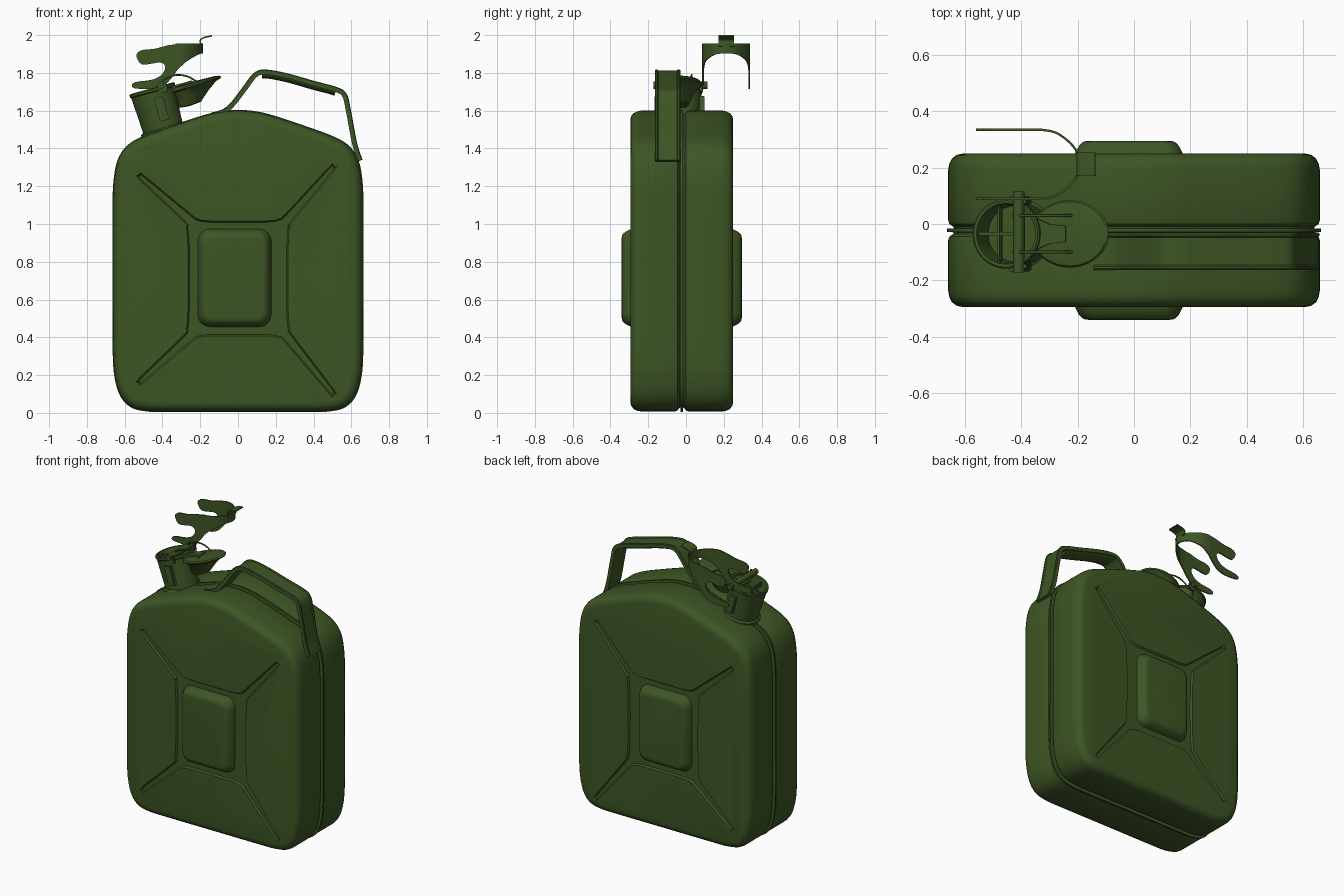
import bpy, bmesh
from math import sin, cos, pi, radians
from mathutils import Vector, Matrix

if "Cube" in bpy.data.objects:
    bpy.data.objects.remove(bpy.data.objects["Cube"], do_unlink=True)

green = bpy.data.materials.new("olive green paint")
green.use_nodes = True
COLOR = (0.047, 0.093, 0.018, 1)
green.diffuse_color = COLOR
green.node_tree.nodes["Principled BSDF"].inputs["Base Color"].default_value = COLOR

MID = -0.0225      # seam plane
AXIS_Y = -0.035    # spout centre line
TILT = Matrix.Rotation(radians(-15.5), 4, 'Y')


def finish(name, bm, matrix=None):
    bmesh.ops.remove_doubles(bm, verts=bm.verts, dist=1e-5)
    bmesh.ops.recalc_face_normals(bm, faces=bm.faces)
    if matrix:
        bm.transform(matrix)
    mesh = bpy.data.meshes.new(name)
    bm.to_mesh(mesh)
    bm.free()
    mesh.materials.append(green)
    ob = bpy.data.objects.new(name, mesh)
    bpy.context.scene.collection.objects.link(ob)
    return ob


def smooth(ob, angle=32):
    bpy.ops.object.select_all(action='DESELECT')
    ob.select_set(True)
    bpy.context.view_layer.objects.active = ob
    bpy.ops.object.shade_smooth_by_angle(angle=radians(angle))
    return ob


def loft(name, sections, matrix=None):
    """Skin closed sections of equal length and cap both ends."""
    bm = bmesh.new()
    rings = [[bm.verts.new(p) for p in s] for s in sections]
    n = len(rings[0])
    for a, b in zip(rings, rings[1:]):
        for i in range(n):
            j = (i + 1) % n
            bm.faces.new((a[i], a[j], b[j], b[i]))
    bm.faces.new(rings[0])
    bm.faces.new(rings[-1])
    return finish(name, bm, matrix)


def spline(pts, steps=5, closed=False):
    pts = [Vector(p) for p in pts]
    n, out = len(pts), []
    for i in range(n if closed else n - 1):
        pick = lambda k: pts[k % n] if closed else pts[max(0, min(n - 1, k))]
        a, b, c, d = (pick(i + k) for k in (-1, 0, 1, 2))
        for s in range(steps):
            t = s / steps
            out.append(0.5 * (2 * b + (c - a) * t + (2 * a - 5 * b + 4 * c - d) * t * t
                              + (3 * b - a - 3 * c + d) * t ** 3))
    return out if closed else out + [pts[-1]]


def inset(pts, amount):
    """Move a clockwise closed outline inwards."""
    out = []
    for i, p in enumerate(pts):
        t = (pts[(i + 1) % len(pts)] - pts[i - 1]).normalized()
        out.append(p + Vector((t.y, -t.x)) * amount)
    return out


def at_y(outline, y):
    return [(p.x, y, p.y) for p in outline]


def revolve(name, profile, matrix, squash=1.0, shear=0.0, n=40):
    rings = [[((r * cos(2 * pi * k / n)) * squash + shear * min(0, h),
               r * sin(2 * pi * k / n), h) for k in range(n)] for r, h in profile]
    return smooth(loft(name, rings, matrix))


def box(name, center, size, matrix=None, bevel=0.004):
    bm = bmesh.new()
    bmesh.ops.create_cube(bm, size=1)
    bm.transform(Matrix.Translation(center) @ Matrix.Diagonal((*size, 1)))
    bmesh.ops.bevel(bm, geom=bm.edges[:], offset=bevel, segments=2, affect='EDGES')
    return finish(name, bm, matrix)


def rod(name, pts, radius):
    cu = bpy.data.curves.new(name, 'CURVE')
    cu.dimensions, cu.bevel_depth, cu.bevel_resolution = '3D', radius, 3
    cu.use_fill_caps = True
    sp = cu.splines.new('POLY')
    sp.points.add(len(pts) - 1)
    for q, p in zip(sp.points, pts):
        q.co = (*p, 1)
    cu.materials.append(green)
    ob = bpy.data.objects.new(name, cu)
    bpy.context.scene.collection.objects.link(ob)


# Body shell: clockwise outline, two pressed halves with a seam bead between
half = [(0, 1.6), (0.1, 1.592), (0.2, 1.567), (0.35, 1.517), (0.5, 1.462), (0.585, 1.412),
        (0.635, 1.335), (0.656, 1.22), (0.66, 1.08), (0.66, 0.7), (0.66, 0.34), (0.65, 0.19),
        (0.62, 0.09), (0.565, 0.032), (0.48, 0.011), (0.36, 0.008), (0, 0.008)]
outline = spline(half + [(-x, z) for x, z in half[-2:0:-1]], 4, True)
side = [(0.2725, 0.05), (0.268, 0.03), (0.255, 0.013), (0.237, 0.004), (0.215, 0),
        (0.035, 0), (0.022, 0.005), (0.013, 0.018), (0.007, 0.02), (0.006, -0.004)]
rows = [(MID - d, i) for d, i in side] + [(MID + d, i) for d, i in reversed(side)]
body = loft("can_body", [at_y(inset(outline, i), y) for y, i in rows])

# Cross-shaped pressing, sunk into both faces
CZ = 0.712
arm = [(0.08, 0.305), (0.17, 0.306), (0.215, 0.316), (0.255, 0.345)]
arm_side = [(0.292, 0.305), (0.275, 0.27), (0.268, 0.22), (0.264, 0.1)]


def quadrant(sx, sz, tx, tz):
    tip = [(tx - 0.03, tz - 0.012), (tx - 0.008, tz), (tx, tz - 0.008), (tx - 0.005, tz - 0.035)]
    pts = [(sx * x, CZ + sz * z) for x, z in arm + tip + arm_side]
    return pts if sx * sz > 0 else pts[::-1]


cross = spline(quadrant(1, 1, 0.51, 0.6) + quadrant(1, -1, 0.51, 0.62)
               + quadrant(-1, -1, 0.525, 0.56) + quadrant(-1, 1, 0.525, 0.555), 3, True)
for s in (-1, 1):
    cutter = loft("cross_cutter", [at_y(inset(cross, i), MID + s * d)
                                   for d, i in ((0.2605, 0.008), (0.2725, 0), (0.3, 0))])
    cutter.hide_render = True
    mod = body.modifiers.new("pressing", 'BOOLEAN')
    mod.operation, mod.solver, mod.object = 'DIFFERENCE', 'EXACT', cutter
bpy.context.view_layer.update()
body.data = bpy.data.meshes.new_from_object(
    body.evaluated_get(bpy.context.evaluated_depsgraph_get()))
body.modifiers.clear()
for ob in [o for o in bpy.data.objects if o.name.startswith("cross_cutter")]:
    bpy.data.objects.remove(ob, do_unlink=True)
smooth(body, 28)

# Raised centre panels, front and back
def round_rect(w, h, r):
    pts = []
    for cx, cz, a0 in ((1, 1, 90), (1, -1, 0), (-1, -1, -90), (-1, 1, -180)):
        for k in range(7):
            a = radians(a0 - 15 * k)
            pts.append(Vector((-0.018 + cx * (w - r) + r * cos(a),
                               0.715 + cz * (h - r) + r * sin(a))))
    return pts


panel = [(0.255, 0), (0.272, 0.003), (0.298, 0.016), (0.31, 0.026), (0.316, 0.036), (0.318, 0.05)]
for s, name in ((-1, "front_panel"), (1, "back_panel")):
    smooth(loft(name, [at_y(round_rect(0.195 - i, 0.26 - i, 0.065 - i * 0.5), MID + s * d)
                       for d, i in panel]))

# Carrying handle: flat strip with raised lips swept along a path
path = spline([(-0.14, 1.575), (-0.08, 1.592), (-0.03, 1.63), (0.04, 1.72), (0.09, 1.785),
               (0.14, 1.803), (0.25, 1.785), (0.4, 1.743), (0.52, 1.71), (0.563, 1.68),
               (0.583, 1.6), (0.615, 1.43), (0.645, 1.335)], 5)
strip = [(-0.067, -0.012), (-0.067, 0.011), (-0.062, 0.015), (-0.054, 0.015), (-0.049, 0.009),
         (0.049, 0.009), (0.054, 0.015), (0.062, 0.015), (0.067, 0.011), (0.067, -0.012)]


def sweep(name, pts, section, y):
    rings = []
    for i, p in enumerate(pts):
        t = (pts[min(i + 1, len(pts) - 1)] - pts[max(i - 1, 0)]).normalized()
        n = Vector((-t.y, t.x))
        rings.append([(p.x + n.x * v, y + u, p.y + n.y * v) for u, v in section])
    return smooth(loft(name, rings))


sweep("handle", path, strip, -0.097)
grip = [(0.06 * cos(pi * k / 10), -0.008 - 0.024 * sin(pi * k / 10)) for k in range(11)]
sweep("handle_grip", [p for p in path[24:] if p.x < 0.52], grip, -0.097)

# Spout neck with open mouth
neck = Matrix.Translation((-0.39, AXIS_Y, 1.48)) @ TILT
revolve("spout_neck", [(0.05, -0.04), (0.122, -0.04), (0.122, 0.022), (0.109, 0.03), (0.109, 0.06),
                       (0.119, 0.225), (0.124, 0.23), (0.124, 0.243), (0.118, 0.248),
                       (0.108, 0.246), (0.103, 0.2), (0.1, 0.12), (0.02, 0.12)], neck)
box("neck_base_plate", (0.09, 0, 0.008), (0.36, 0.15, 0.022), neck)
box("mouth_cross_bar", (-0.01, 0, 0.215), (0.2, 0.012, 0.03), neck)
box("mouth_divider", (-0.03, 0, 0.215), (0.014, 0.2, 0.03), neck)
for s, name in ((-1, "front_latch_lug"), (1, "back_latch_lug")):
    box(name, (0.02, s * 0.118, 0.13), (0.05, 0.03, 0.13), neck)
    box(name + "_ear", (0.055, s * 0.115, 0.235), (0.05, 0.016, 0.05), neck)

# Hinge pin and spring wire
rod("hinge_pin", [(-0.41, -0.172, 1.735), (-0.41, 0.115, 1.735)], 0.02)
for y in (-0.1, 0.03):
    arc = spline([(-0.43, 1.72), (-0.39, 1.765), (-0.33, 1.788), (-0.27, 1.782), (-0.22, 1.755)], 5)
    rod("spring_wire", [(p.x, y, p.y) for p in arc], 0.005)

# Lid, folded open, with its stopper cone and hinge tongue
lid = Matrix.Translation((-0.228, AXIS_Y, 1.742)) @ TILT
revolve("lid", [(0.01, 0.014), (0.09, 0.012), (0.114, 0.007), (0.12, 0), (0.119, -0.008),
                (0.1, -0.016), (0.075, -0.05), (0.05, -0.1), (0.01, -0.105)], lid, 1.2, 0.55)
tongue = [(-0.2, -0.06), (-0.13, -0.06), (-0.07, -0.035), (-0.01, -0.028)]
tongue += [(x, -y) for x, y in reversed(tongue)]
loft("lid_tongue", [[(x, y, z) for x, y in tongue] for z in (0.004, 0.022)], lid)

# Detached locking lever: two claw plates joined by a curved bow, with a thumb tab
claw = spline([(-0.325, 1.952), (-0.375, 1.945), (-0.44, 1.928), (-0.5, 1.922), (-0.53, 1.908),
               (-0.537, 1.885), (-0.51, 1.845), (-0.45, 1.85), (-0.41, 1.855), (-0.385, 1.835),
               (-0.4, 1.795), (-0.45, 1.765), (-0.54, 1.752), (-0.562, 1.735), (-0.545, 1.718),
               (-0.45, 1.715), (-0.39, 1.735), (-0.35, 1.775), (-0.325, 1.81)], 3)
for y, name in ((0.09, "lever_claw_front"), (0.335, "lever_claw_back")):
    loft(name, [at_y(claw, y - 0.004), at_y(claw, y + 0.004)])
bow = [(-0.33, 0.1225, 1.806), (-0.28, 0.113, 1.855), (-0.235, 0.083, 1.885), (-0.205, 0.047, 1.9)]
bow = spline(bow + [(-0.19, 0, 1.902)] + [(x, -d, z) for x, d, z in reversed(bow)], 5)
rings = []
for i, p in enumerate(bow):
    t = bow[min(i + 1, len(bow) - 1)] - bow[max(i - 1, 0)]
    n = Vector((t.y, -t.x)).normalized() * 0.004
    x, y = p.x, 0.2125 + p.y
    rings.append([(x + n.x, y + n.y, p.z), (x + n.x, y + n.y, 1.955),
                  (x - n.x, y - n.y, 1.955), (x - n.x, y - n.y, p.z)])
smooth(loft("lever_bow", rings))
tab = spline([(-0.192, 1.94), (-0.2, 1.968), (-0.185, 1.985), (-0.138, 1.996)], 5)
sweep("lever_thumb_tab", tab, [(-0.041, -0.004), (-0.041, 0.004), (0.041, 0.004), (0.041, -0.004)], 0.2125)
